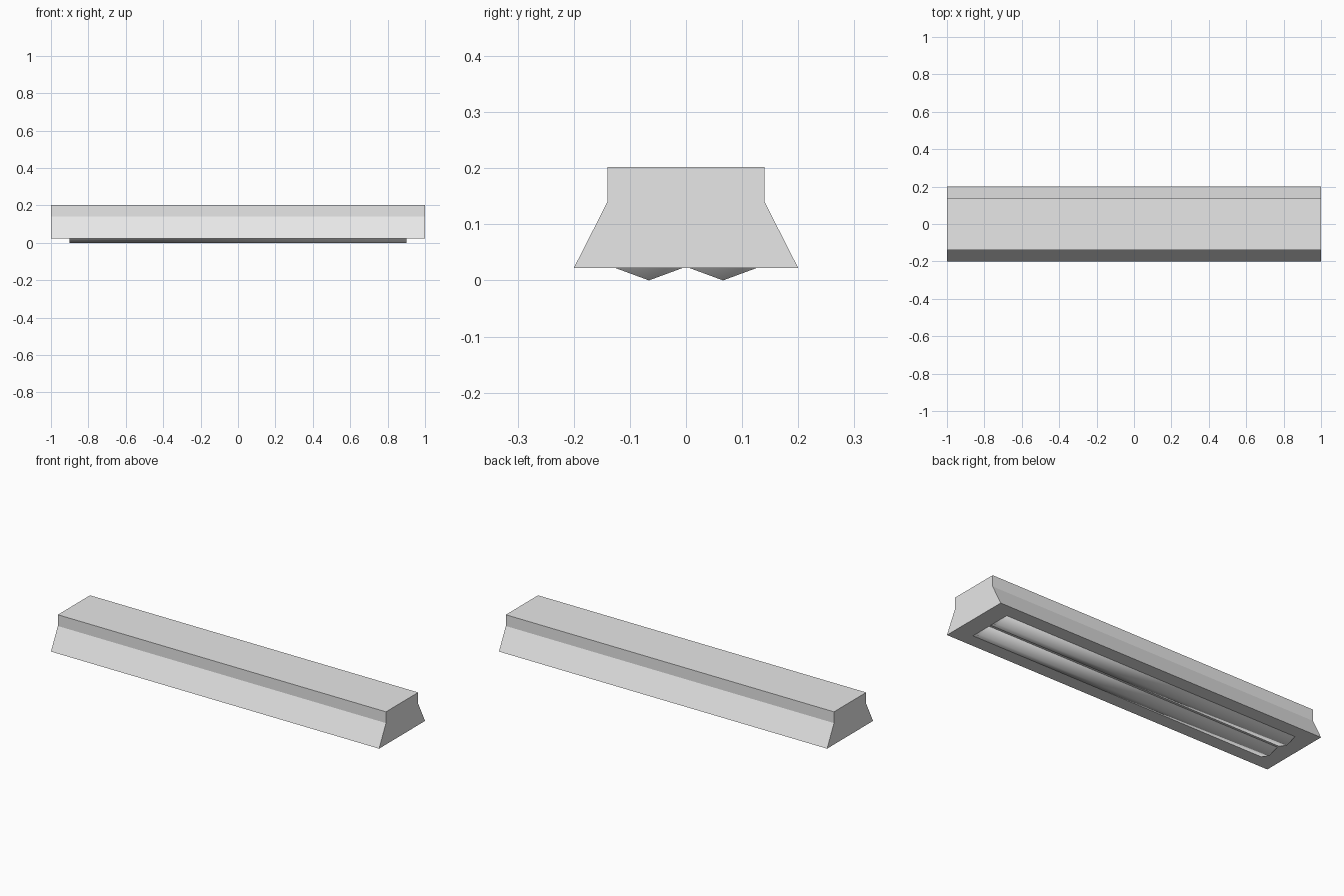
import bpy, bmesh, math

if "Cube" in bpy.data.objects:
    bpy.data.objects.remove(bpy.data.objects["Cube"])


def material(name, value):
    mat = bpy.data.materials.new(name)
    mat.diffuse_color = (value, value, value, 1)
    mat.use_nodes = True
    mat.node_tree.nodes["Principled BSDF"].inputs["Base Color"].default_value = mat.diffuse_color
    return mat


def prism(name, profile, half_length, mat, smooth=False):
    """Extrude a (y, z) profile along x, closed at both ends."""
    bm = bmesh.new()
    face = bm.faces.new([bm.verts.new((-half_length, y, z)) for y, z in profile])
    new = bmesh.ops.extrude_face_region(bm, geom=[face])["geom"]
    for v in new:
        if isinstance(v, bmesh.types.BMVert):
            v.co.x = half_length
    bmesh.ops.recalc_face_normals(bm, faces=bm.faces)
    for f in bm.faces:
        f.smooth = smooth
    mesh = bpy.data.meshes.new(name)
    bm.to_mesh(mesh)
    bm.free()
    mesh.materials.append(mat)
    obj = bpy.data.objects.new(name, mesh)
    bpy.context.collection.objects.link(obj)
    return obj


grey = material("light grey", 0.8)

# Housing: upright top section flaring out to a wide underside
right = [(0.2, 0.022), (0.14, 0.14), (0.14, 0.202)]
prism("housing", right + [(-y, z) for y, z in reversed(right)], 1.0, grey)

# Two eight-sided lamp tubes sunk into the underside, one point down
for side, label in ((-1, "front"), (1, "back")):
    ring = [(side * 0.066 + 0.09 * math.sin(i * math.pi / 4),
             0.08 - 0.08 * math.cos(i * math.pi / 4)) for i in range(8)]
    prism(label + "_tube", ring, 0.9, grey, smooth=True)
